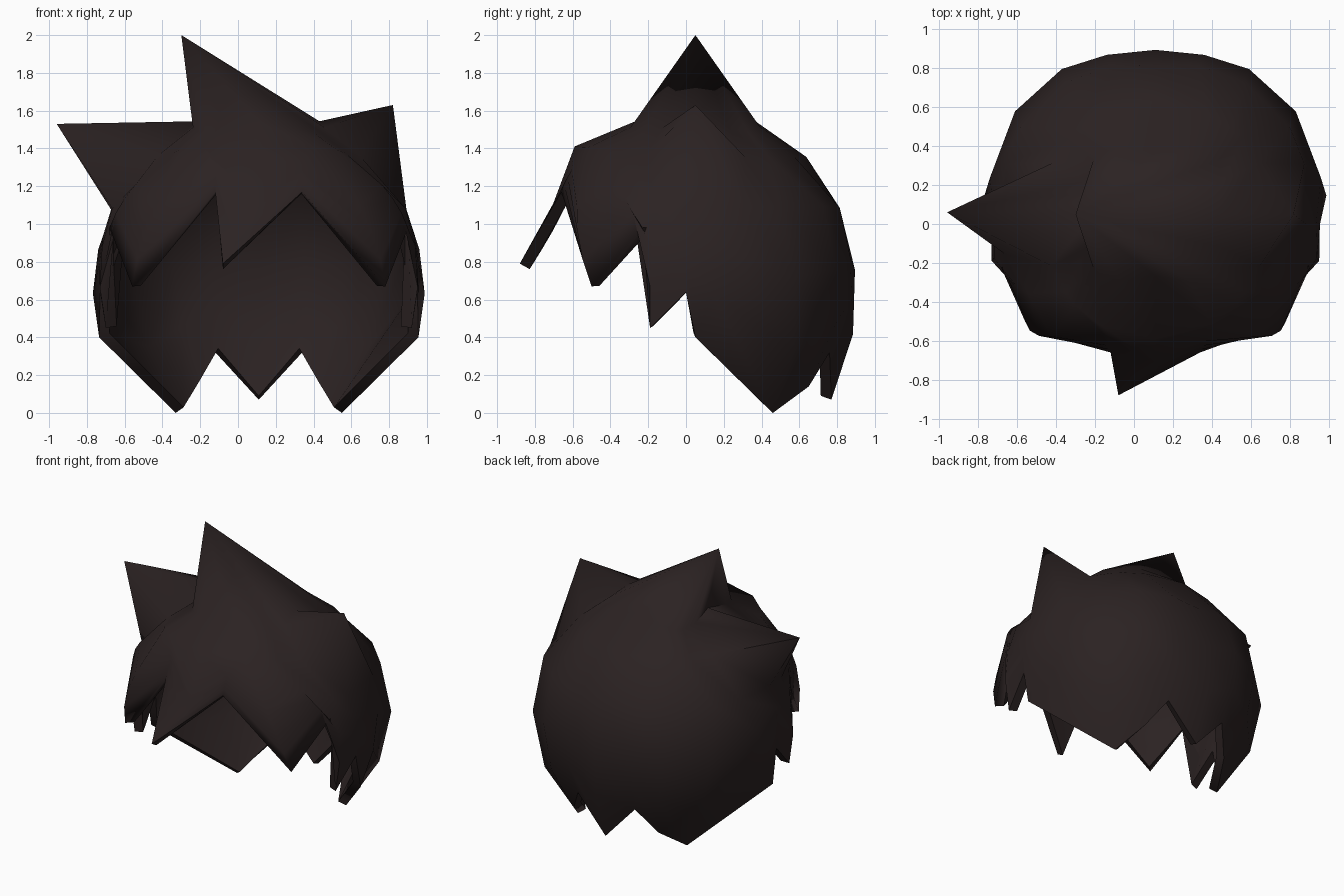
import bpy
import bmesh
from math import atan2, asin, sin, cos, radians, pi
from mathutils import Vector

cube = bpy.data.objects.get("Cube")
if cube:
    bpy.data.objects.remove(cube)

CENTRE = Vector((0.11, 0.05, 0.74))
RADII = Vector((0.84, 0.83, 0.87))
HALF = 10                      # columns from front centre to back centre

# Tips and notches of the hanging locks on one side, front to back
RIM = [
    (-0.08, -0.88, 0.79),      # fringe tip
    (0.34, -0.66, 1.17),       # fringe notch
    (0.78, -0.50, 0.67),       # temple tip
    (0.90, -0.23, 0.98),       # temple notch
    (0.92, -0.19, 0.45),       # side lock tip
    (0.95, 0.00, 0.64),        # side lock notch
    (0.955, 0.05, 0.40),       # back lock corner
    (0.55, 0.46, 0.00),        # back lock tip
    (0.45, 0.65, 0.14),        # back lock inner edge
    (0.34, 0.76, 0.32),        # nape notch
    (0.11, 0.77, 0.07),        # nape tip
]


def polar(point):
    """Azimuth, elevation and relative length on the head ellipsoid."""
    rel = Vector(point) - CENTRE
    rel = Vector([rel[k] / RADII[k] for k in range(3)])
    return atan2(rel.y, rel.x), asin(rel.z / rel.length), rel.length


def place(az, el, size):
    d = Vector((cos(az) * cos(el), sin(az) * cos(el), sin(el))) * size
    return Vector([d[k] * RADII[k] for k in range(3)])


rim = [polar(p) for p in RIM]


def strand(i):
    """One column of points from near the crown down to the rim."""
    rim_az, rim_el, rim_len = rim[i]
    az = -pi / 2 + pi * i / HALF
    low_az = az
    if 0 < i < HALF:           # lower part leans between its neighbours
        low_az = (2 * az + rim[i - 1][0] + rim[i + 1][0]) / 4
    bulge = 1 + 0.07 * abs(sin(2 * low_az))
    shoulder = max(radians(22.5), (radians(45) + rim_el) / 2)
    top_az = az + radians(9) * sin(4 * az)
    brow = 1 + 0.09 * max(0, -sin(az)) ** 2
    pts = [place(top_az, radians(67.5 - 8 * sin(2 * top_az) ** 2), 1),
           place(top_az, radians(45), brow)]
    for step in range(4):
        t = step / 3
        pts.append(place(low_az + (rim_az - low_az) * t,
                         shoulder + (rim_el - shoulder) * t,
                         bulge + (rim_len - bulge) * t * t))
    return pts


# Mirror the strands to go all the way round
columns = [strand(i) for i in range(HALF + 1)]
for i in range(HALF - 1, 0, -1):
    columns.append([Vector((-p.x, p.y, p.z)) for p in columns[i]])

# Pulled-out spikes on both sides of the head
columns[HALF // 2][1] = Vector((0.82, 0.05, 1.63)) - CENTRE
columns[HALF + HALF // 2][1] = Vector((-0.96, 0.06, 1.53)) - CENTRE

# Hair shell, with the crown vertex pulled up into a spike
bm = bmesh.new()
crown = bm.verts.new((-0.30, 0.05, 2.0))
grid = [[bm.verts.new(p + CENTRE) for p in col] for col in columns]
for i, a in enumerate(grid):
    b = grid[(i + 1) % len(grid)]
    bm.faces.new((crown, a[0], b[0]))
    for r in range(len(a) - 1):
        bm.faces.new((a[r], a[r + 1], b[r + 1], b[r]))
mesh = bpy.data.meshes.new("hair_shell")
bm.to_mesh(mesh)
bm.free()
hair = bpy.data.objects.new("hair_shell", mesh)
bpy.context.collection.objects.link(hair)

# Dark brown hair colour
mat = bpy.data.materials.new("dark_brown_hair")
mat.use_nodes = True
colour = (0.024, 0.016, 0.016, 1)
mat.diffuse_color = colour
mat.node_tree.nodes["Principled BSDF"].inputs["Base Color"].default_value = colour
mesh.materials.append(mat)

# Thickness towards the head, then smooth shading
solid = hair.modifiers.new("thickness", "SOLIDIFY")
solid.thickness = 0.06
solid.offset = -1
bpy.ops.object.select_all(action="DESELECT")
hair.select_set(True)
bpy.context.view_layer.objects.active = hair
bpy.ops.object.modifier_apply(modifier="thickness")
bpy.ops.object.shade_smooth_by_angle(angle=radians(70))
